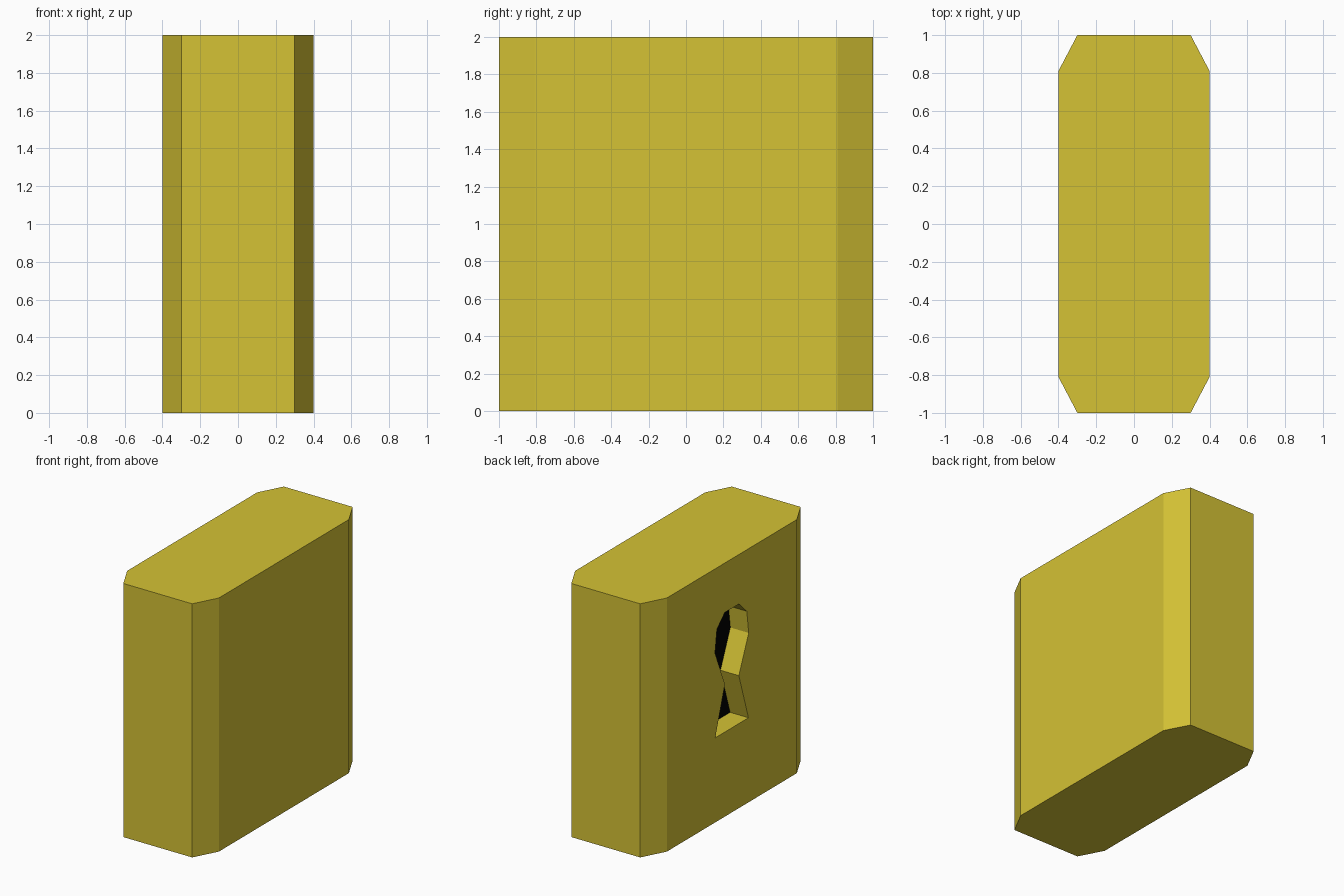
import bpy, bmesh
from mathutils import Vector

if "Cube" in bpy.data.objects:
    bpy.data.objects.remove(bpy.data.objects["Cube"])


def material(name, rgb):
    m = bpy.data.materials.new(name)
    m.diffuse_color = (*rgb, 1)
    m.use_nodes = True
    m.node_tree.nodes["Principled BSDF"].inputs["Base Color"].default_value = m.diffuse_color
    return m


def prism(name, points, sweep):
    """Solid made by sweeping a flat profile along a vector."""
    bm = bmesh.new()
    face = bm.faces.new([bm.verts.new(p) for p in points])
    ext = bmesh.ops.extrude_face_region(bm, geom=[face], use_keep_orig=True)
    moved = [g for g in ext["geom"] if isinstance(g, bmesh.types.BMVert)]
    bmesh.ops.translate(bm, verts=moved, vec=Vector(sweep))
    bmesh.ops.recalc_face_normals(bm, faces=bm.faces)
    mesh = bpy.data.meshes.new(name)
    bm.to_mesh(mesh)
    bm.free()
    obj = bpy.data.objects.new(name, mesh)
    bpy.context.collection.objects.link(obj)
    return obj


# Lock body: block with chamfered vertical corners
outline = [(0.3, -1), (0.4, -0.81), (0.4, 0.81), (0.3, 1)]
outline += [(-x, y) for x, y in reversed(outline)]
body = prism("lock_body", [(x, y, 0) for x, y in outline], (0, 0, 2))
body.data.materials.append(material("gold", (0.66, 0.54, 0.035)))
body.data.materials.append(material("black", (0.0, 0.0, 0.0)))

# Keyhole recess in the -x face, mirrored half profile (y, z)
half = [(0.207, 0.667), (0.087, 1.045), (0.21, 1.335), (0.186, 1.515), (0.088, 1.61)]
keyhole = half + [(-y, z) for y, z in reversed(half)]
floor_x = -0.24
cutter = prism("keyhole_cutter", [(floor_x, y, z) for y, z in keyhole], (-0.4, 0, 0))
cutter.hide_render = True

cut = body.modifiers.new("keyhole", "BOOLEAN")
cut.operation = "DIFFERENCE"
cut.solver = "EXACT"
cut.object = cutter
bpy.context.view_layer.objects.active = body
bpy.ops.object.modifier_apply(modifier=cut.name)
bpy.data.objects.remove(cutter)

# Black floor of the keyhole, gold everywhere else
for p in body.data.polygons:
    is_floor = abs(p.center.x - floor_x) < 0.001 and abs(p.normal.x) > 0.99
    p.material_index = 1 if is_floor else 0
